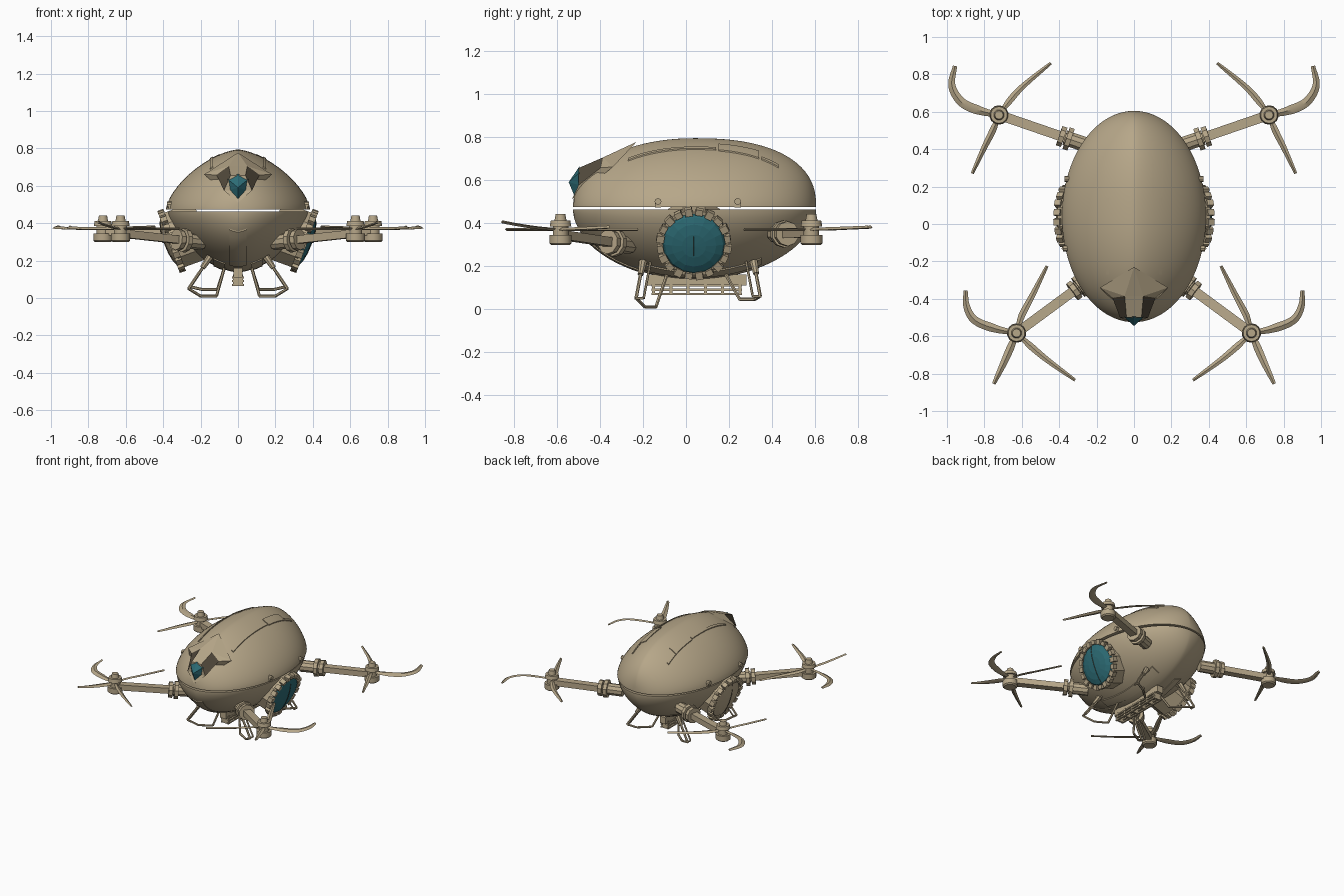
import bpy, bmesh, math
from mathutils import Vector, Matrix

if "Cube" in bpy.data.objects:
    bpy.data.objects.remove(bpy.data.objects["Cube"])


def material(name, rgb):
    m = bpy.data.materials.new(name)
    m.diffuse_color = (*rgb, 1)
    m.use_nodes = True
    m.node_tree.nodes["Principled BSDF"].inputs["Base Color"].default_value = m.diffuse_color
    return m


TAN = material("sand tan", (0.47, 0.385, 0.25))
TEAL = material("teal glass", (0.026, 0.15, 0.18))
DARK = material("dark brown", (0.085, 0.068, 0.045))


def finish(bm, name, mats=(TAN,), smooth=35, mirror=False):
    bmesh.ops.recalc_face_normals(bm, faces=bm.faces)
    for f in bm.faces:
        f.smooth = smooth > 0
    me = bpy.data.meshes.new(name)
    bm.to_mesh(me)
    bm.free()
    for m in mats:
        me.materials.append(m)
    if smooth:
        me.set_sharp_from_angle(angle=math.radians(smooth))
    ob = bpy.data.objects.new(name, me)
    bpy.context.collection.objects.link(ob)
    if mirror:
        ob.modifiers.new("Mirror", 'MIRROR').use_axis[0] = True
    return ob


def cyl(bm, p, q, r, r2=None, n=12):
    p, q = Vector(p), Vector(q)
    rot = (q - p).to_track_quat('Z', 'Y').to_matrix().to_4x4()
    bmesh.ops.create_cone(bm, cap_ends=True, segments=n, radius1=r, radius2=r if r2 is None else r2,
                          depth=(q - p).length, matrix=Matrix.Translation((p + q) / 2) @ rot)


def box(bm, c, size, m=Matrix()):
    bmesh.ops.create_cube(bm, size=1, matrix=m @ Matrix.Translation(c) @ Matrix.Diagonal((*size, 1)))


def rods(bm, pts, r):
    for a, b in zip(pts, pts[1:]):
        cyl(bm, a, b, r, n=6)


# Hull maths: superellipse sections along an egg-shaped plan
Y0, A = 0.04, 0.565
HALF = {1: (0.474, 0.385, 0.32, 1.52), -1: (0.462, 0.376, 0.325, 1.6)}


def section(y, sign):
    z, w, h, n = HALF[sign]
    u = min(abs(y - Y0) / A, 1)
    e = 1.9 if sign < 0 else (2.1 if y < Y0 else 2.4)
    return z, w * math.sqrt(1 - u * u), h * (1 - u ** e) ** (1 / e), n


def surf(x, y, sign):
    z, w, h, n = section(y, sign)
    k = min(abs(x) / max(w, 1e-4), 1)
    return z + sign * h * (1 - k ** n) ** (1 / n)


def shell(name, sign, ny=44, nx=32):
    bm = bmesh.new()
    rows = []
    for i in range(ny + 1):
        y = Y0 - A * math.cos(math.pi * i / ny)
        z, w, h, n = section(y, sign)
        row = []
        for j in range(nx + 1):
            a = math.pi * j / nx
            c, s = math.cos(a), max(math.sin(a), 0)
            row.append(bm.verts.new((math.copysign(w * abs(c) ** (2 / n), c), y, z + sign * h * s ** (2 / n))))
        rows.append(row)
    for r, q in zip(rows, rows[1:]):
        for j in range(nx):
            bm.faces.new((r[j], r[j + 1], q[j + 1], q[j]))
    bmesh.ops.remove_doubles(bm, verts=bm.verts, dist=1e-4)
    bmesh.ops.holes_fill(bm, edges=[e for e in bm.edges if e.is_boundary], sides=0)
    finish(bm, name)


def plate(name, x0, x1, y0, y1, sign, mirror=True):
    bm = bmesh.new()
    nx, ny = 6, 12
    g = []
    for i in range(nx + 1):
        x = x0 + (x1 - x0) * i / nx
        ys = [y0 + (y1 - y0) * j / ny for j in range(ny + 1)]
        g.append([bm.verts.new((x, y, surf(x, y, sign) + sign * 0.006)) for y in ys])
    for a, b in zip(g, g[1:]):
        for j in range(ny):
            bm.faces.new((a[j], b[j], b[j + 1], a[j + 1]))
    geo = bmesh.ops.extrude_face_region(bm, geom=bm.faces[:])["geom"]
    bmesh.ops.translate(bm, verts=[v for v in geo if isinstance(v, bmesh.types.BMVert)], vec=(0, 0, -sign * 0.012))
    finish(bm, name, mirror=mirror)


shell("upper_hull", 1)
shell("lower_hull", -1)
plate("top_hatch", 0.10, 0.155, 0.15, 0.34, 1)
plate("top_side_panel", 0.135, 0.15, -0.27, 0.14, 1)
plate("top_rear_panel", 0.14, 0.155, 0.35, 0.43, 1)
plate("chin_panel", -0.045, 0.045, -0.49, -0.2, -1, False)
plate("belly_side_panel", 0.07, 0.13, -0.2, 0.35, -1)

# Nose housing: faceted cowl with dark cheeks
bm = bmesh.new()
P = {"A": (0, -0.23, 0.777), "C": (0, -0.53, 0.51)}
for k, (x, y, z) in {"B": (0.182, -0.34, 0.66), "D": (0.05, -0.385, 0.705), "E": (0.04, -0.5, 0.655),
                     "F": (0.115, -0.395, 0.658), "G": (0.075, -0.5, 0.575)}.items():
    P[k], P[k.lower()] = (x, y, z), (-x, y, z)
V = {k: bm.verts.new(p) for k, p in P.items()}
for names in ("ADd", "ABD", "Abd", "BFD", "bfd", "DEed", "BCGF", "bcgf".replace("c", "C"), "EGge", "GCg"):
    bm.faces.new([V[k] for k in names])
for names in ("DFGE", "dfge"):
    bm.faces.new([V[k] for k in names]).material_index = 1
finish(bm, "nose_housing", (TAN, DARK), 0)

# Nose lens: cut gem
bm = bmesh.new()
ring = [(0, -0.495, 0.663), (0.055, -0.495, 0.635), (0.05, -0.49, 0.575), (0, -0.52, 0.53),
        (-0.05, -0.49, 0.575), (-0.055, -0.495, 0.635)]
vs = [bm.verts.new(p) for p in ring]
tip = bm.verts.new((0, -0.545, 0.59))
for i in range(6):
    bm.faces.new((vs[i], vs[(i + 1) % 6], tip))
bm.faces.new(vs)
finish(bm, "nose_lens", (TEAL,), 0)

# Side bays: drum, toothed ring and domed cover (glass on the right only)
for side, sx, cover in (("right", 1, TEAL), ("left", -1, TAN)):
    M = (Matrix.Diagonal((sx, 1, 1, 1)) @ Matrix.Translation((0.355, 0.037, 0.305))
         @ Matrix.Rotation(math.radians(110), 4, 'Y'))
    bm = bmesh.new()
    cyl(bm, (0, 0, -0.18), (0, 0, 0), 0.163, n=10)
    for i in range(20):
        R = Matrix.Rotation(math.tau * (i + 0.5) / 20, 4, 'Z')
        box(bm, (0.158, 0, 0), (0.028 if i % 2 else 0.036, 0.034, 0.035), R)
    bmesh.ops.transform(bm, matrix=M, verts=bm.verts)
    finish(bm, side + "_bay_frame", smooth=0)
    for part, mat, size in (("cover", cover, (0.147, 0.147, 0.04)), ("cover_seam", DARK, (0.148, 0.003, 0.043))):
        bm = bmesh.new()
        bmesh.ops.create_uvsphere(bm, u_segments=16, v_segments=8, radius=1, matrix=M @ Matrix.Diagonal((*size, 1)))
        finish(bm, f"{side}_bay_{part}", (mat,), 0)

# Lugs along the hull seam
bm = bmesh.new()
for y in (-0.13, 0.24):
    x = section(y, 1)[1]
    cyl(bm, (x - 0.03, y, 0.5), (x + 0.012, y, 0.5), 0.016, n=8)
    box(bm, (x - 0.01, y, 0.485), (0.03, 0.03, 0.025))
finish(bm, "hull_lugs", mirror=True)

# Rotors: joint and hub positions, blade paths in x, y, z offset, blade width
ROTORS = {
    "front": ((0.305, -0.345, 0.31), (0.628, -0.583, 0.345), [
        ([(0.74, -0.56), (0.85, -0.515), (0.895, -0.44), (0.9, -0.355)], 0.046, 0.01),
        ([(0.6, -0.49), (0.54, -0.375), (0.465, -0.225)], 0.036, 0.0),
        ([(0.55, -0.655), (0.46, -0.73), (0.315, -0.835)], 0.036, 0.0),
        ([(0.66, -0.66), (0.7, -0.75), (0.75, -0.855)], 0.042, 0.035)]),
    "rear": ((0.37, 0.462, 0.35), (0.722, 0.583, 0.355), [
        ([(0.82, 0.605), (0.92, 0.65), (0.974, 0.74), (0.957, 0.845)], 0.05, 0.01),
        ([(0.66, 0.665), (0.59, 0.74), (0.445, 0.86)], 0.036, 0.01),
        ([(0.755, 0.5), (0.8, 0.41), (0.865, 0.27)], 0.036, 0.0)]),
}


def spline(p, steps=5):
    p = [2 * p[0] - p[1]] + p + [2 * p[-1] - p[-2]]
    out = []
    for a, b, c, d in zip(p, p[1:], p[2:], p[3:]):
        for s in range(steps):
            t = s / steps
            out.append(0.5 * (2 * b + (c - a) * t + (2 * a - 5 * b + 4 * c - d) * t * t
                              + (3 * b - a - 3 * c + d) * t ** 3))
    return out + [p[-2]]


def blade(bm, hub, path, width, lift):
    pts = spline([Vector(hub[:2])] + [Vector(q) for q in path])
    rows = []
    for i, p in enumerate(pts):
        t = i / (len(pts) - 1)
        d = (pts[min(i + 1, len(pts) - 1)] - pts[max(i - 1, 0)]).normalized()
        w = width / 2 * (0.5 + 1.6 * t if t < 0.3 else 1 - 0.55 * ((t - 0.3) / 0.7) ** 2)
        s = Vector((-d.y, d.x)) * w
        z = 0.37 + lift * t * t
        rows.append([bm.verts.new(c) for c in ((p.x + s.x, p.y + s.y, z + w * 0.2), (p.x, p.y, z + 0.008),
                                               (p.x - s.x, p.y - s.y, z - w * 0.2), (p.x, p.y, z - 0.006))])
    for a, b in zip(rows, rows[1:]):
        for j in range(4):
            bm.faces.new((a[j], a[(j + 1) % 4], b[(j + 1) % 4], b[j]))
    bm.faces.new(rows[0])
    bm.faces.new(rows[-1])


for name, (joint, hub, blades) in ROTORS.items():
    J, H = Vector(joint), Vector(hub)
    d = (H - J).normalized()
    # Arm beam with flanged joint
    bm = bmesh.new()
    cyl(bm, J - d * 0.14, J, 0.042, n=10)
    cyl(bm, J - d * 0.035, J - d * 0.008, 0.064, n=10)
    cyl(bm, J + d * 0.004, J + d * 0.032, 0.057, n=10)
    rot = d.to_track_quat('X', 'Z').to_matrix().to_4x4()
    box(bm, (0, 0, 0), ((H - J).length, 0.052, 0.042), Matrix.Translation((J + H) / 2) @ rot)
    finish(bm, name + "_arm", mirror=True)
    # Motor stack
    bm = bmesh.new()
    for z0, z1, r0, r1 in ((0.298, 0.306, 0.042, 0.052), (0.306, 0.345, 0.052, 0.052), (0.345, 0.385, 0.036, 0.036),
                           (0.385, 0.412, 0.05, 0.045), (0.412, 0.442, 0.028, 0.022)):
        cyl(bm, (H.x, H.y, z0), (H.x, H.y, z1), r0, r1, 14)
    finish(bm, name + "_motor", mirror=True)
    bm = bmesh.new()
    for path, w, lift in blades:
        blade(bm, hub, path, w, lift)
    finish(bm, name + "_propeller", mirror=True)

# Landing legs of bent rod
LEGS = {
    "front": [(0.15, -0.2, 0.22), (0.265, -0.232, 0.05), (0.2, -0.19, 0.01), (0.115, -0.14, 0.01), (0.07, -0.085, 0.17)],
    "rear": [(0.15, 0.315, 0.22), (0.255, 0.345, 0.06), (0.19, 0.32, 0.045), (0.11, 0.25, 0.045), (0.07, 0.18, 0.17)],
}
for name, pts in LEGS.items():
    bm = bmesh.new()
    rods(bm, pts, 0.008)
    a, b = Vector(pts[0]), Vector(pts[1])
    cyl(bm, a, a.lerp(b, 0.35), 0.02, 0.014, 8)
    off = 0.035 if name == "front" else -0.035
    rods(bm, [(x, y + off, z) for x, y, z in pts[:2]] + [pts[1]], 0.006)
    finish(bm, name + "_leg", mirror=True)

# Belly rack of rails and posts under a keel
bm = bmesh.new()
box(bm, (0, 0.05, 0.135), (0.05, 0.46, 0.05))
for x in (-0.026, 0.026):
    for z in (0.07, 0.09, 0.11):
        box(bm, (x, 0.05, z), (0.012, 0.42, 0.01))
for i in range(6):
    box(bm, (0, -0.15 + 0.08 * i, 0.095), (0.056, 0.014, 0.06))
finish(bm, "belly_rack", smooth=0)
